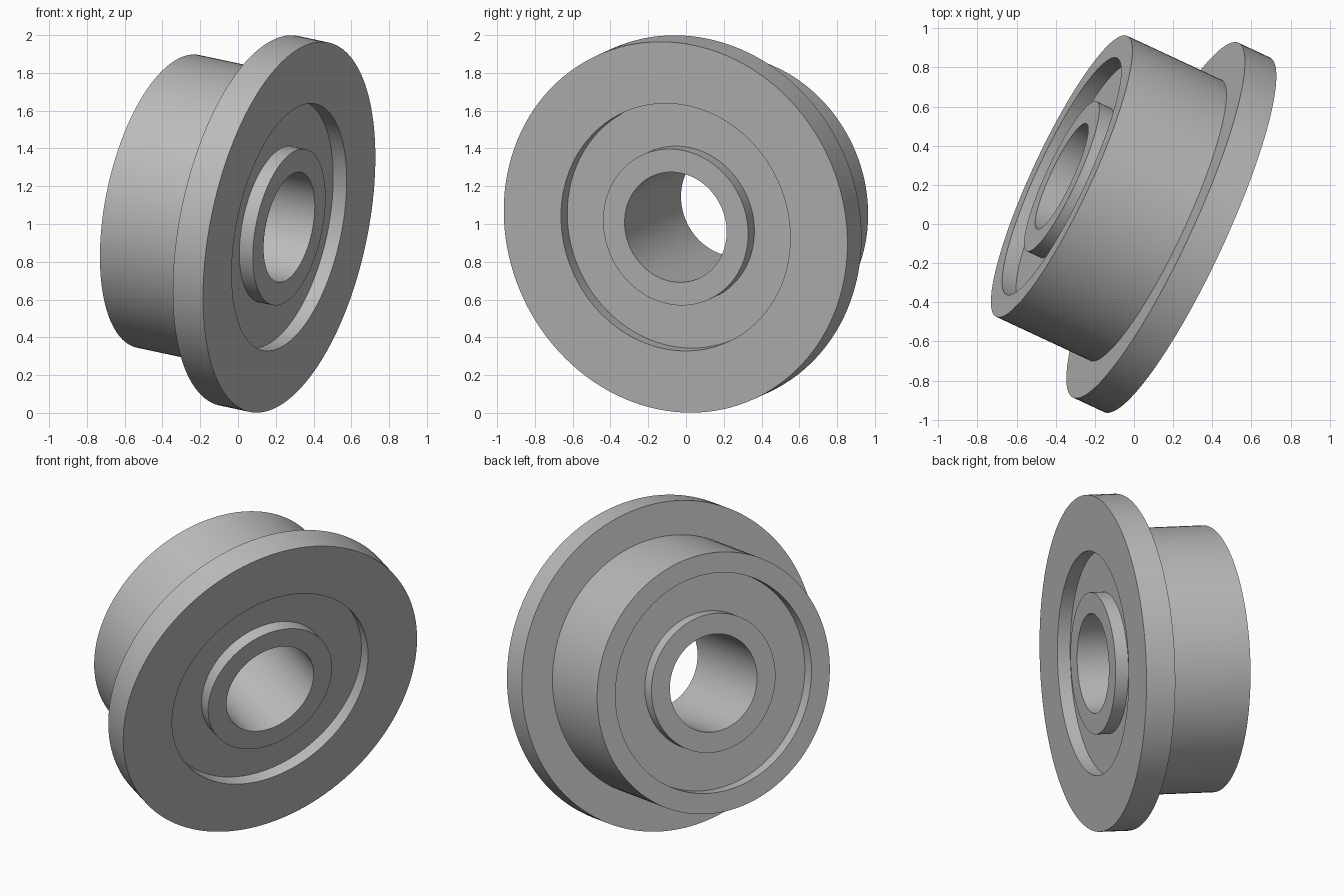
import bpy, bmesh, math
from mathutils import Vector

cube = bpy.data.objects.get("Cube")
if cube:
    bpy.data.objects.remove(cube, do_unlink=True)

# Dimensions
BORE, INNER, RECESS, BODY, FLANGE = 0.297, 0.422, 0.667, 0.792, 1.0
LENGTH, FLANGE_THICK, DEPTH = 0.72, 0.18, 0.08
SEGMENTS = 128

# Tilted axis, pointing out of the flanged face
AXIS = Vector((0.89, -0.415, -0.19)).normalized()
FACE_CENTRE = Vector((0.271, -0.055, 0.983))

steel = bpy.data.materials.new("steel_grey")
steel.use_nodes = True
GREY = (0.5, 0.5, 0.5, 1)
steel.diffuse_color = GREY
steel.node_tree.nodes["Principled BSDF"].inputs["Base Color"].default_value = GREY


def revolve(name, profile):
    """Turn a closed (radius, height) profile around the tilted axis."""
    bm = bmesh.new()
    verts = [bm.verts.new((r, 0, h)) for r, h in profile]
    edges = [bm.edges.new((a, b)) for a, b in zip(verts, verts[1:] + verts[:1])]
    bmesh.ops.spin(bm, geom=verts + edges, cent=(0, 0, 0), axis=(0, 0, 1),
                   angle=math.tau, steps=SEGMENTS, use_merge=True)
    bmesh.ops.remove_doubles(bm, verts=bm.verts, dist=1e-5)
    bmesh.ops.recalc_face_normals(bm, faces=bm.faces)
    mesh = bpy.data.meshes.new(name)
    bm.to_mesh(mesh)
    bm.free()
    mesh.materials.append(steel)
    obj = bpy.data.objects.new(name, mesh)
    bpy.context.collection.objects.link(obj)
    obj.rotation_euler = AXIS.to_track_quat('Z', 'Y').to_euler()
    obj.location = FACE_CENTRE
    bpy.ops.object.select_all(action='DESELECT')
    obj.select_set(True)
    bpy.context.view_layer.objects.active = obj
    bpy.ops.object.shade_smooth_by_angle(angle=math.radians(30))
    return obj


def sleeve(name, inner, outer, top, bottom):
    return revolve(name, [(inner, top), (outer, top), (outer, bottom), (inner, bottom)])


# Outer ring with its flange
revolve("flanged_outer_ring", [
    (RECESS, 0), (FLANGE, 0), (FLANGE, -FLANGE_THICK),
    (BODY, -FLANGE_THICK), (BODY, -LENGTH), (RECESS, -LENGTH)])

# Inner ring with the bore
sleeve("inner_ring", BORE, INNER, 0, -LENGTH)

# Recessed shield filling the gap between the rings
sleeve("shield", INNER, RECESS, -DEPTH, DEPTH - LENGTH)
